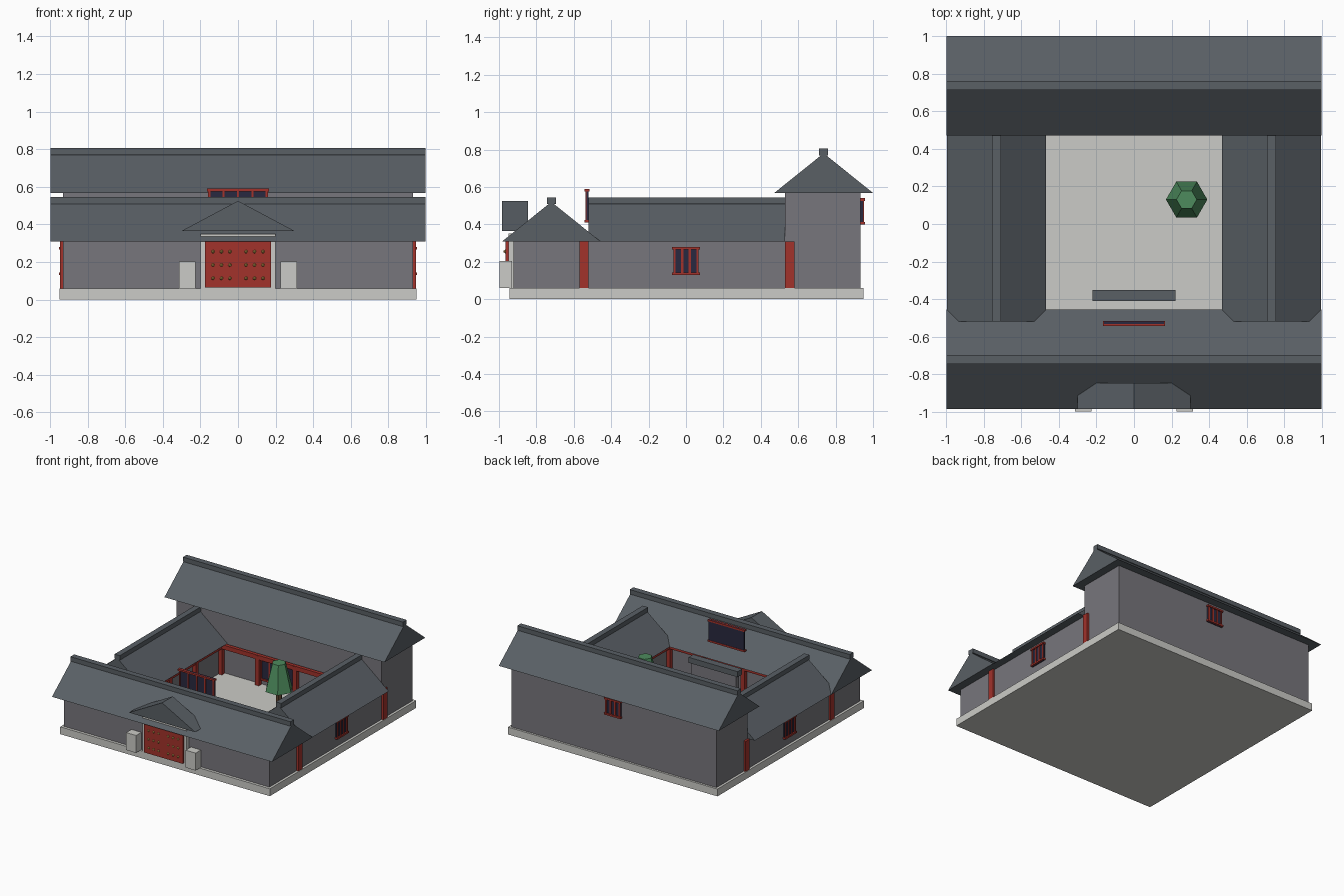
import bpy, bmesh, math
from mathutils import Matrix, Vector

if "Cube" in bpy.data.objects:
    bpy.data.objects.remove(bpy.data.objects["Cube"])


def material(name, rgb):
    m = bpy.data.materials.new(name)
    m.diffuse_color = (*rgb, 1)
    m.use_nodes = True
    m.node_tree.nodes["Principled BSDF"].inputs["Base Color"].default_value = m.diffuse_color
    return m


STONE = material("pale_stone", (0.60, 0.60, 0.57))
WALL = material("grey_brick", (0.185, 0.18, 0.20))
ROOF = material("slate_tile", (0.10, 0.115, 0.13))
RED = material("red_lacquer", (0.36, 0.032, 0.024))
DARK = material("dark_window", (0.022, 0.022, 0.05))
GOLD = material("brass", (0.55, 0.33, 0.08))
LEAF = material("leaf_green", (0.075, 0.26, 0.11))
BARK = material("bark_brown", (0.12, 0.06, 0.03))


def finish(name, bm, mat, matrix=None):
    if matrix:
        bm.transform(matrix)
    bmesh.ops.recalc_face_normals(bm, faces=bm.faces)
    me = bpy.data.meshes.new(name)
    bm.to_mesh(me)
    bm.free()
    me.materials.append(mat)
    ob = bpy.data.objects.new(name, me)
    bpy.context.collection.objects.link(ob)
    return ob


def boxes(name, mat, specs, matrix=None):
    """One object made of boxes given as (x0, x1, y0, y1, z0, z1)."""
    bm = bmesh.new()
    for x0, x1, y0, y1, z0, z1 in specs:
        m = (Matrix.Translation(((x0 + x1) / 2, (y0 + y1) / 2, (z0 + z1) / 2))
             @ Matrix.Diagonal((x1 - x0, y1 - y0, z1 - z0, 1)))
        bmesh.ops.create_cube(bm, size=1, matrix=m)
    return finish(name, bm, mat, matrix)


def gable(name, half_len, half_span, z0, z1, matrix):
    """Triangular roof prism with its ridge along local x."""
    bm = bmesh.new()
    tri = [bm.verts.new((-half_len, y, z))
           for y, z in ((-half_span, z0), (half_span, z0), (0, z1))]
    face = bm.faces.new(tri)
    ext = bmesh.ops.extrude_face_region(bm, geom=[face], use_keep_orig=True)
    moved = [v for v in ext["geom"] if isinstance(v, bmesh.types.BMVert)]
    bmesh.ops.translate(bm, verts=moved, vec=(2 * half_len, 0, 0))
    return finish(name, bm, ROOF, matrix)


def placed(x, y, degrees=0):
    return Matrix.Translation((x, y, 0)) @ Matrix.Rotation(math.radians(degrees), 4, 'Z')


def tiled_roof(name, half_len, z0, matrix):
    gable(name, half_len, 0.264, z0, z0 + 0.212, matrix)
    boxes(name + "_ridge", ROOF,
          [(-half_len, half_len, -0.024, 0.024, z0 + 0.20, z0 + 0.237)], matrix)


def window(name, half, z0, z1, bars, matrix):
    """Lattice window facing local -y; its back plane lies at y = 0."""
    boxes(name + "_pane", DARK, [(-half, half, -0.012, 0.0, z0, z1)], matrix)
    parts = [(-half - 0.006, half + 0.006, -0.023, 0.003, z, z + 0.014)
             for z in (z0, z1 - 0.014)]
    for i in range(bars):
        x = -half + 0.007 + i * (2 * half - 0.014) / (bars - 1)
        parts.append((x - 0.006, x + 0.006, -0.018, -0.005, z0, z1))
    boxes(name + "_lattice", RED, parts, matrix)


# Stone platform
boxes("platform", STONE, [(-0.95, 0.95, -0.945, 0.95, 0, 0.06)])

# Four ranges around the court, with their roofs
boxes("front_range", WALL, [(-0.93, 0.93, -0.922, -0.52, 0.06, 0.315)])
boxes("rear_hall", WALL, [(-0.93, 0.93, 0.53, 0.933, 0.06, 0.575)])
tiled_roof("front_roof", 0.997, 0.308, placed(0, -0.72))
tiled_roof("rear_roof", 0.997, 0.568, placed(0, 0.736))
for s, side in ((-1, "left"), (1, "right")):
    x0, x1 = sorted((s * 0.52, s * 0.93))
    boxes(side + "_wing", WALL, [(x0, x1, -0.52, 0.53, 0.06, 0.315)])
    tiled_roof(side + "_wing_roof", 0.525, 0.308, placed(s * 0.731, 0.005, 90))
    # Outer corner posts of the wing
    x0, x1 = sorted((s * 0.90, s * 0.947))
    boxes(side + "_outer_posts", RED,
          [(x0, x1, y - 0.025, y + 0.025, 0.06, 0.308) for y in (-0.545, 0.555)])
    window(side + "_window", 0.068, 0.13, 0.28, 4, placed(s * 0.93, 0, 90 * s))

# Veranda posts and beams lining the court
C, W = 0.505, 0.017
spots = {(a, b) for a in (-C, -0.17, 0.17, C) for b in (-C, C)}
spots |= {(b, a) for a, b in spots}
boxes("court_posts", RED,
      [(x - W, x + W, y - W, y + W, 0.06, 0.305) for x, y in sorted(spots)])
for i in range(4):
    boxes("court_beam", RED, [(-C, C, -C - 0.014, -C + 0.014, 0.272, 0.308)],
          placed(0, 0, 90 * i))

# Remaining windows: rear wall, hall front, tall one on the front roof
window("rear_window", 0.068, 0.40, 0.54, 4, placed(0, 0.933, 180))
window("hall_window", 0.16, 0.10, 0.275, 5, placed(0, 0.53))
window("roof_window", 0.16, 0.41, 0.59, 5, placed(0, -0.52))

# Gateway: surround, doors, studs, small gable
boxes("gate_surround", STONE, [(-0.2, 0.2, -0.95, -0.90, 0.06, 0.35)])
boxes("gate_doors", RED, [(-0.175, -0.001, -0.965, -0.945, 0.065, 0.308),
                          (0.001, 0.175, -0.965, -0.945, 0.065, 0.308)])
bm = bmesh.new()
for s in (-1, 1):
    for cx in (0.043, 0.088, 0.133):
        for cz in (0.113, 0.184, 0.255):
            bmesh.ops.create_icosphere(bm, subdivisions=1, radius=0.01,
                                       matrix=Matrix.Translation((s * cx, -0.966, cz)))
finish("door_studs", bm, GOLD)
gable("gate_roof", 0.069, 0.3, 0.365, 0.525, placed(0, -0.914, 90))

# Stone blocks beside the gate
boxes("gate_stones", STONE, [(-0.315, -0.225, -0.998, -0.93, 0.06, 0.203),
                             (0.225, 0.315, -0.998, -0.93, 0.06, 0.203)])

# Screen wall behind the gate
boxes("screen_wall", WALL, [(-0.2, 0.2, -0.40, -0.36, 0.06, 0.29)])
boxes("screen_cap", ROOF, [(-0.222, 0.222, -0.41, -0.35, 0.285, 0.33)])


# Courtyard tree
def cone(name, mat, r1, r2, z0, z1):
    bm = bmesh.new()
    bmesh.ops.create_cone(bm, cap_ends=True, segments=6, radius1=r1, radius2=r2,
                          depth=z1 - z0)
    # put a corner on the x axis
    v = max(bm.verts, key=lambda p: Vector((p.co.x, p.co.y)).length).co
    turn = Matrix.Rotation(-math.atan2(v.y, v.x), 4, 'Z')
    finish(name, bm, mat, Matrix.Translation((0.28, 0.13, (z0 + z1) / 2)) @ turn)


cone("tree_trunk", BARK, 0.028, 0.022, 0.06, 0.30)
cone("tree_crown", LEAF, 0.11, 0.054, 0.285, 0.505)
